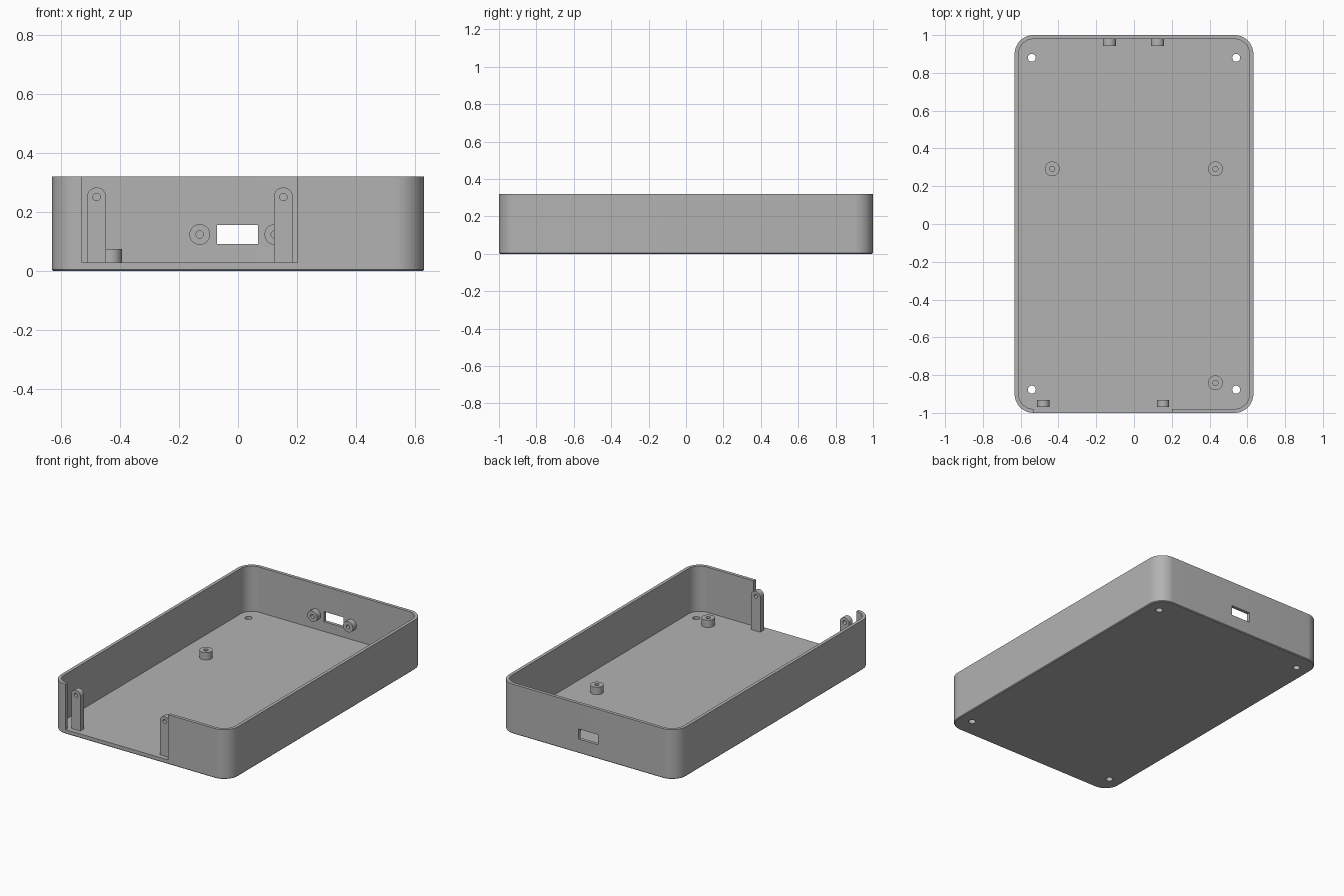
import bpy, bmesh
from math import sin, cos, pi, radians

if "Cube" in bpy.data.objects:
    bpy.data.objects.remove(bpy.data.objects["Cube"], do_unlink=True)

HALF_X, HALF_Y, HEIGHT = 0.632, 1.0, 0.32
WALL, FLOOR, RADIUS = 0.021, 0.028, 0.1

grey = bpy.data.materials.new("plain grey")
grey.use_nodes = True
COLOUR = (0.45, 0.45, 0.45, 1)
grey.diffuse_color = COLOUR
grey.node_tree.nodes["Principled BSDF"].inputs["Base Color"].default_value = COLOUR


def arc(cx, cy, r, start, end, steps):
    angles = [radians(start + (end - start) * i / steps) for i in range(steps + 1)]
    return [(cx + r * cos(a), cy + r * sin(a)) for a in angles]


def circle(cx, cy, r, steps=40):
    return arc(cx, cy, r, 0, 360, steps)[:-1]


def rectangle(x0, x1, y0, y1):
    return [(x0, y0), (x1, y0), (x1, y1), (x0, y1)]


def rounded(hx, hy, r):
    points = []
    for i, (sx, sy) in enumerate([(1, 1), (-1, 1), (-1, -1), (1, -1)]):
        points += arc(sx * (hx - r), sy * (hy - r), r, 90 * i, 90 * i + 90, 16)
    return points


def prism(name, outline, low, high, axis="z", chamfer=0):
    """Extrude an outline along z, or along y when it is drawn in x and z."""
    bm = bmesh.new()
    place = (lambda u, v: (u, v, low)) if axis == "z" else (lambda u, v: (u, low, v))
    face = bm.faces.new([bm.verts.new(place(u, v)) for u, v in outline])
    base_edges = list(face.edges)
    extruded = bmesh.ops.extrude_face_region(bm, geom=[face], use_keep_orig=True)["geom"]
    moved = [g for g in extruded if isinstance(g, bmesh.types.BMVert)]
    span = high - low
    bmesh.ops.translate(bm, verts=moved, vec=(0, 0, span) if axis == "z" else (0, span, 0))
    bmesh.ops.recalc_face_normals(bm, faces=bm.faces)
    if chamfer:
        bmesh.ops.bevel(bm, geom=base_edges, offset=chamfer, segments=1, affect="EDGES")
    mesh = bpy.data.meshes.new(name)
    bm.to_mesh(mesh)
    bm.free()
    mesh.materials.append(grey)
    obj = bpy.data.objects.new(name, mesh)
    bpy.context.collection.objects.link(obj)
    return obj


def activate(obj):
    bpy.ops.object.select_all(action="DESELECT")
    obj.select_set(True)
    bpy.context.view_layer.objects.active = obj


def cut(obj, outline, low, high, axis="z"):
    cutter = prism("cutter", outline, low, high, axis)
    cutter.hide_render = True
    activate(obj)
    mod = obj.modifiers.new("cut", "BOOLEAN")
    mod.operation, mod.solver, mod.object = "DIFFERENCE", "EXACT", cutter
    bpy.ops.object.modifier_apply(modifier=mod.name)
    bpy.data.objects.remove(cutter, do_unlink=True)


def finish(obj):
    activate(obj)
    bpy.ops.object.shade_smooth_by_angle(angle=radians(30))


# Open tray with rounded corners and a fine chamfer under the floor
tray = prism("tray", rounded(HALF_X, HALF_Y, RADIUS), 0, HEIGHT, chamfer=0.005)
cut(tray, rounded(HALF_X - WALL, HALF_Y - WALL, RADIUS - WALL), FLOOR, HEIGHT + 0.1)

# Wide opening in the front wall and port slot in the back wall
cut(tray, rectangle(-0.531, 0.202, FLOOR, HEIGHT + 0.1), -1.1, -0.95, "y")
cut(tray, rectangle(-0.071, 0.068, 0.091, 0.156), 0.95, 1.1, "y")

# Screw holes through the floor corners
for x in (-0.541, 0.541):
    for y in (-0.877, 0.88):
        cut(tray, circle(x, y, 0.021), -0.1, 0.1)
finish(tray)

# Standoffs on the floor
for name, x, y in (("back_right", -0.433, 0.292), ("back_left", 0.431, 0.292),
                   ("front_left", 0.431, -0.841)):
    standoff = prism("standoff_" + name, circle(x, y, 0.039), FLOOR, 0.075)
    cut(standoff, circle(x, y, 0.0135), FLOOR - 0.01, 0.1)
    finish(standoff)

# Bosses either side of the port slot
for name, x in (("right", -0.13), ("left", 0.125)):
    boss = prism("port_boss_" + name, circle(x, 0.124, 0.035), 0.943, HALF_Y - WALL, "y")
    cut(boss, circle(x, 0.124, 0.0125), 0.9, HALF_Y, "y")
    finish(boss)

# Round-topped posts behind the front opening
for name, x in (("right", -0.48), ("left", 0.154)):
    outline = [(x - 0.0325, FLOOR), (x + 0.0325, FLOOR)] + arc(x, 0.251, 0.0325, 0, 180, 24)
    post = prism("front_post_" + name, outline, -0.968, -0.931, "y")
    cut(post, circle(x, 0.251, 0.0125), -1, -0.9, "y")
    finish(post)
